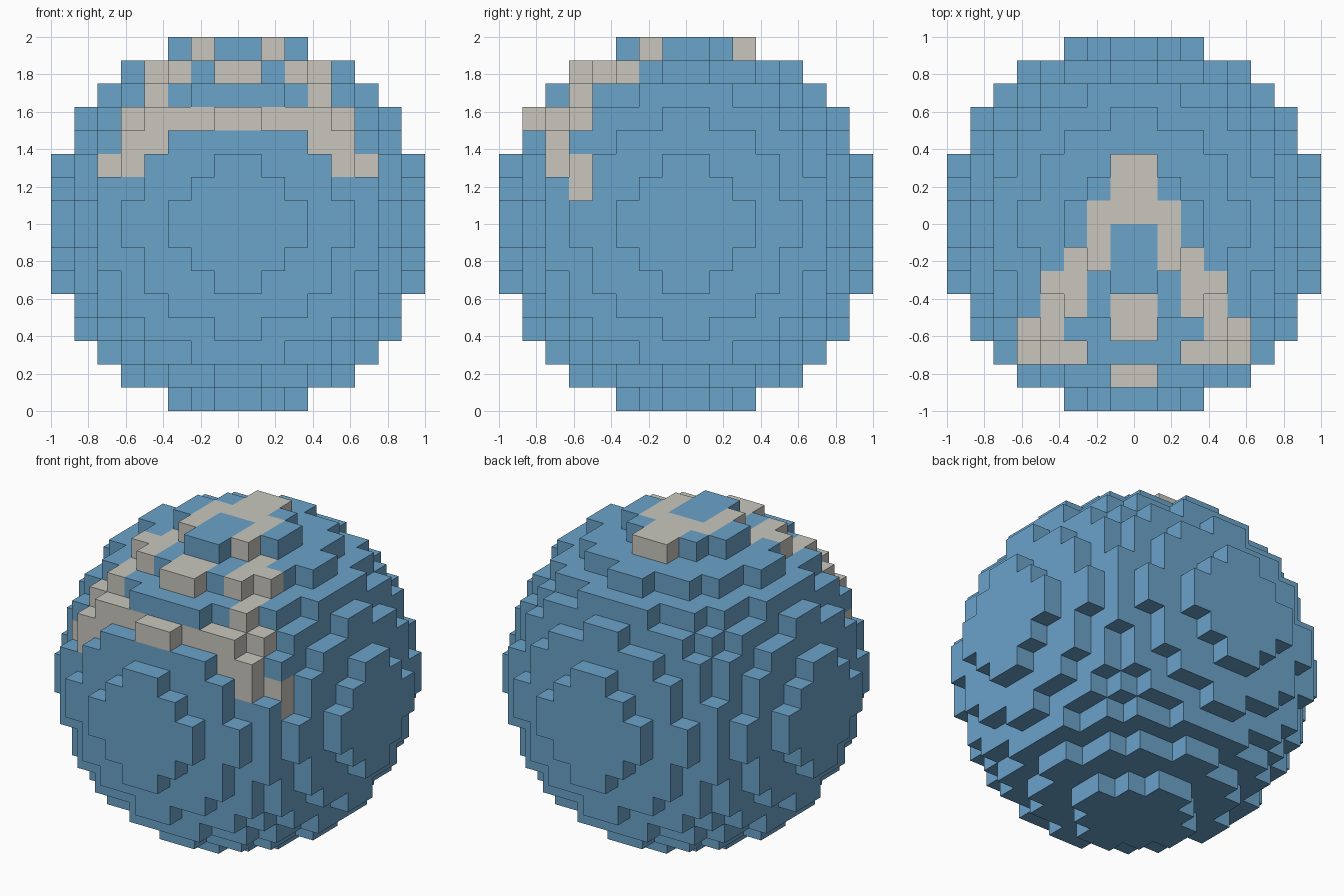
import bpy
import bmesh
from itertools import product
from mathutils import Vector

cube = bpy.data.objects.get("Cube")
if cube:
    bpy.data.objects.remove(cube, do_unlink=True)

RADIUS = 8             # sphere radius in blocks
SIZE = 1 / RADIUS      # edge of one block


def make_material(name, colour):
    mat = bpy.data.materials.new(name)
    mat.use_nodes = True
    mat.diffuse_color = colour
    mat.node_tree.nodes["Principled BSDF"].inputs["Base Color"].default_value = colour
    return mat


# Pale marking: layer -> {column out from the middle: rows along y}, mirrored in x
MARKING = {
    7: {0: (0, 1, 2), 1: (0, -1, -2)},
    6: {0: (-4, -5), 2: (-2, -3, -4), 3: (-3,)},
    5: {3: (-4, -5)},
    4: {0: (-7,), 1: (-6,), 2: (-6,), 3: (-6,), 4: (-5,)},
    3: {3: (-6,), 4: (-6,)},
    2: {4: (-6,), 5: (-5,)},
    1: {5: (-5,)},
}


def is_solid(cell):
    return sum((c + 0.5) ** 2 for c in cell) <= RADIUS ** 2


def is_marked(cell):
    x, y, z = cell
    column = x if x >= 0 else -1 - x
    return y in MARKING.get(z, {}).get(column, ())


bm = bmesh.new()
corners = {}


def corner(point):
    # Share corners between neighbouring block faces
    key = tuple(point)
    if key not in corners:
        corners[key] = bm.verts.new((Vector(key) + Vector((0, 0, RADIUS))) * SIZE)
    return corners[key]


# Exposed block faces only
for cell in product(range(-RADIUS, RADIUS), repeat=3):
    if not is_solid(cell):
        continue
    for axis, side in product(range(3), (0, 1)):
        neighbour = list(cell)
        neighbour[axis] += 2 * side - 1
        if is_solid(neighbour):
            continue
        u, v = (axis + 1) % 3, (axis + 2) % 3
        ring = []
        for du, dv in ((0, 0), (1, 0), (1, 1), (0, 1)):
            point = list(cell)
            point[axis] += side
            point[u] += du
            point[v] += dv
            ring.append(corner(point))
        face = bm.faces.new(ring if side else ring[::-1])
        face.material_index = int(is_marked(cell))

mesh = bpy.data.meshes.new("block_sphere")
bm.to_mesh(mesh)
bm.free()
mesh.materials.append(make_material("sky_blue", (0.147, 0.366, 0.591, 1)))
mesh.materials.append(make_material("pale_stone", (0.578, 0.565, 0.515, 1)))
sphere = bpy.data.objects.new("block_sphere", mesh)
bpy.context.collection.objects.link(sphere)
